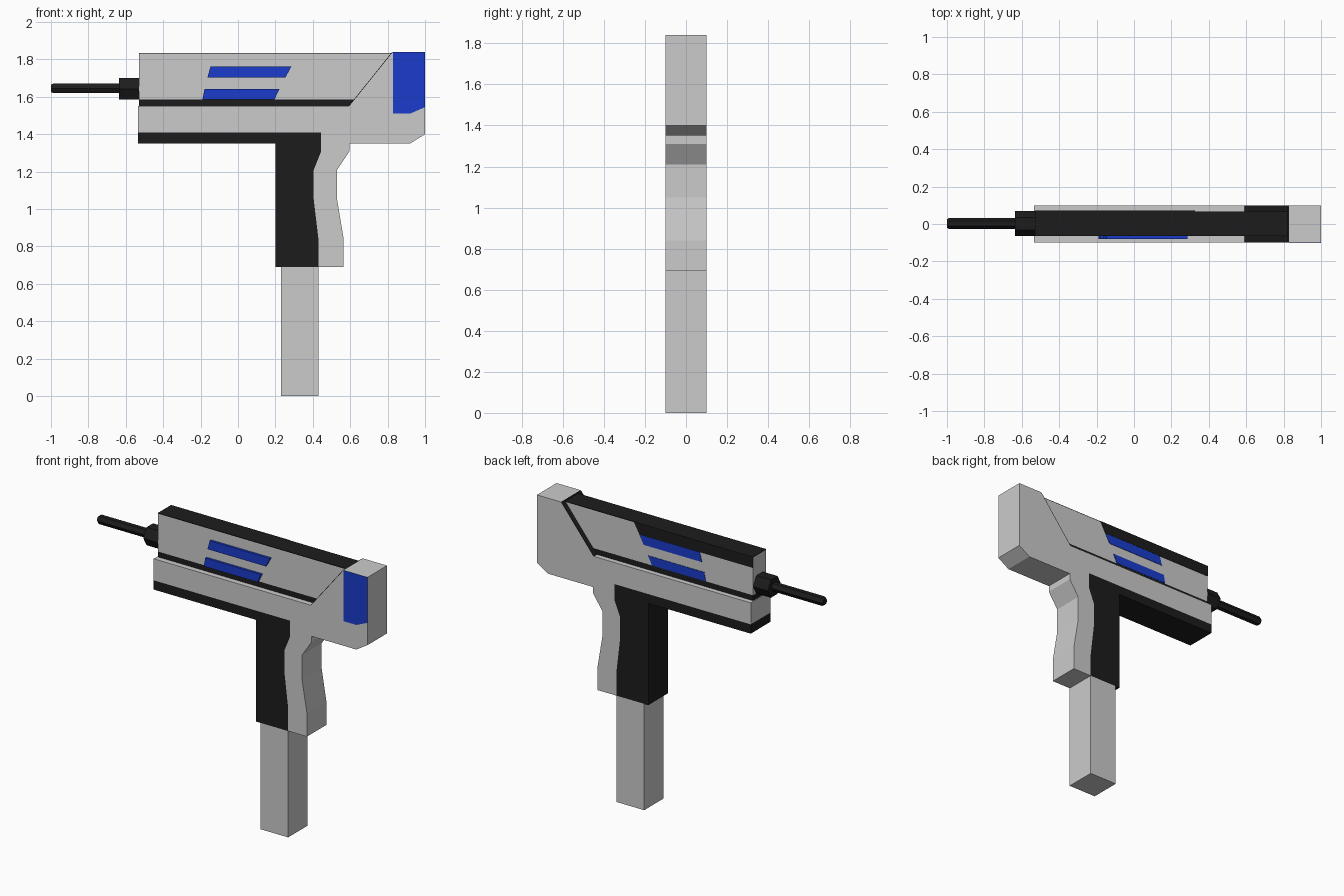
import bpy, bmesh, math

if "Cube" in bpy.data.objects:
    bpy.data.objects.remove(bpy.data.objects["Cube"])


def material(name, rgb):
    m = bpy.data.materials.new(name)
    m.diffuse_color = (*rgb, 1)
    m.use_nodes = True
    m.node_tree.nodes["Principled BSDF"].inputs["Base Color"].default_value = m.diffuse_color
    return m


BLACK = material("black", (0.012, 0.012, 0.012))
BLUE = material("blue", (0.01, 0.045, 0.6))


def finish(name, bm, mat):
    bmesh.ops.recalc_face_normals(bm, faces=bm.faces)
    me = bpy.data.meshes.new(name)
    bm.to_mesh(me)
    bm.free()
    ob = bpy.data.objects.new(name, me)
    bpy.context.collection.objects.link(ob)
    if mat:
        me.materials.append(mat)
    return ob


def slab(name, profile, y0, y1, mat=None):
    """Extrude a side profile (x, z) from y0 to y1."""
    bm = bmesh.new()
    face = bm.faces.new([bm.verts.new((x, y0, z)) for x, z in profile])
    ext = bmesh.ops.extrude_face_region(bm, geom=[face])["geom"]
    bmesh.ops.translate(bm, vec=(0, y1 - y0, 0),
                        verts=[v for v in ext if isinstance(v, bmesh.types.BMVert)])
    return finish(name, bm, mat)


def hex_rod(name, stations, z, mat):
    """Six-sided rod along x through (x, radius) stations."""
    bm = bmesh.new()
    rings = [[bm.verts.new((x, 0.0025 + r * math.cos(a), z + r * math.sin(a)))
              for a in (i * math.pi / 3 for i in range(6))] for x, r in stations]
    for a, b in zip(rings, rings[1:]):
        for i in range(6):
            j = (i + 1) % 6
            bm.faces.new((a[i], a[j], b[j], b[i]))
    bm.faces.new(rings[0])
    bm.faces.new(rings[-1])
    return finish(name, bm, mat)


W = 0.1                      # half width of the body
S0, S1 = -0.065, 0.068       # sides of the narrower upper slide

# shared seam between black front frame and grey body/backstrap
seam = [(0.43, 0.69), (0.43, 0.84), (0.405, 1.05), (0.405, 1.21),
        (0.445, 1.31), (0.445, 1.41), (-0.535, 1.41)]

# grey body with rear block and backstrap
slab("body", seam + [(-0.535, 1.55), (0.595, 1.55), (0.828, 1.84), (1.0, 1.84),
                     (1.0, 1.4), (0.92, 1.35), (0.597, 1.35), (0.597, 1.31),
                     (0.53, 1.21), (0.53, 1.05), (0.565, 0.84), (0.565, 0.69)], -W, W)

# black lower frame and grip
slab("grip_frame", seam + [(-0.535, 1.35), (0.2, 1.35), (0.2, 0.69)], -W, W, BLACK)

# lower bar
slab("magazine", [(0.23, 0), (0.43, 0), (0.43, 0.69), (0.23, 0.69)], -W, W)

# upper slide, its black rail, top cover and the black sloped seat
slab("slide", [(-0.53, 1.585), (0.623, 1.585), (0.82, 1.831), (-0.53, 1.831)], S0, S1)
slab("slide_rail", [(-0.53, 1.55), (0.595, 1.55), (0.623, 1.585), (-0.53, 1.585)],
     S0, S1, BLACK)
slab("slide_top", [(-0.53, 1.831), (0.82, 1.831), (0.823, 1.835), (-0.53, 1.835)],
     S0, S1, BLACK)
slab("slope_facing", [(0.591, 1.55), (0.595, 1.55), (0.828, 1.84), (0.824, 1.84)],
     -W, W, BLACK)

# black strip along the top of the back side
slab("back_strip", [(-0.53, 1.764), (0.286, 1.764), (0.325, 1.835), (-0.53, 1.835)],
     S1, S1 + 0.003, BLACK)

# blue slanted stripes on both sides
stripes = {
    "upper": [(-0.163, 1.704), (0.254, 1.704), (0.286, 1.763), (-0.147, 1.763)],
    "lower": [(-0.19, 1.586), (0.195, 1.586), (0.222, 1.642), (-0.179, 1.642)],
}
for label, pts in stripes.items():
    slab(label + "_stripe_front", pts, -0.08, S0, BLUE)
    slab(label + "_stripe_back", pts, S1, S1 + 0.003, BLUE)

# blue rear panel on the front side
slab("rear_panel", [(0.828, 1.51), (0.92, 1.51), (1.0, 1.545), (1.0, 1.84), (0.828, 1.84)],
     -W - 0.001, -W, BLUE)

# barrel and collar
hex_rod("barrel_collar", [(-0.635, 0.067), (-0.53, 0.067)], 1.643, BLACK)
hex_rod("barrel", [(-1.0, 0.022), (-0.99, 0.029), (-0.635, 0.029)], 1.645, BLACK)
